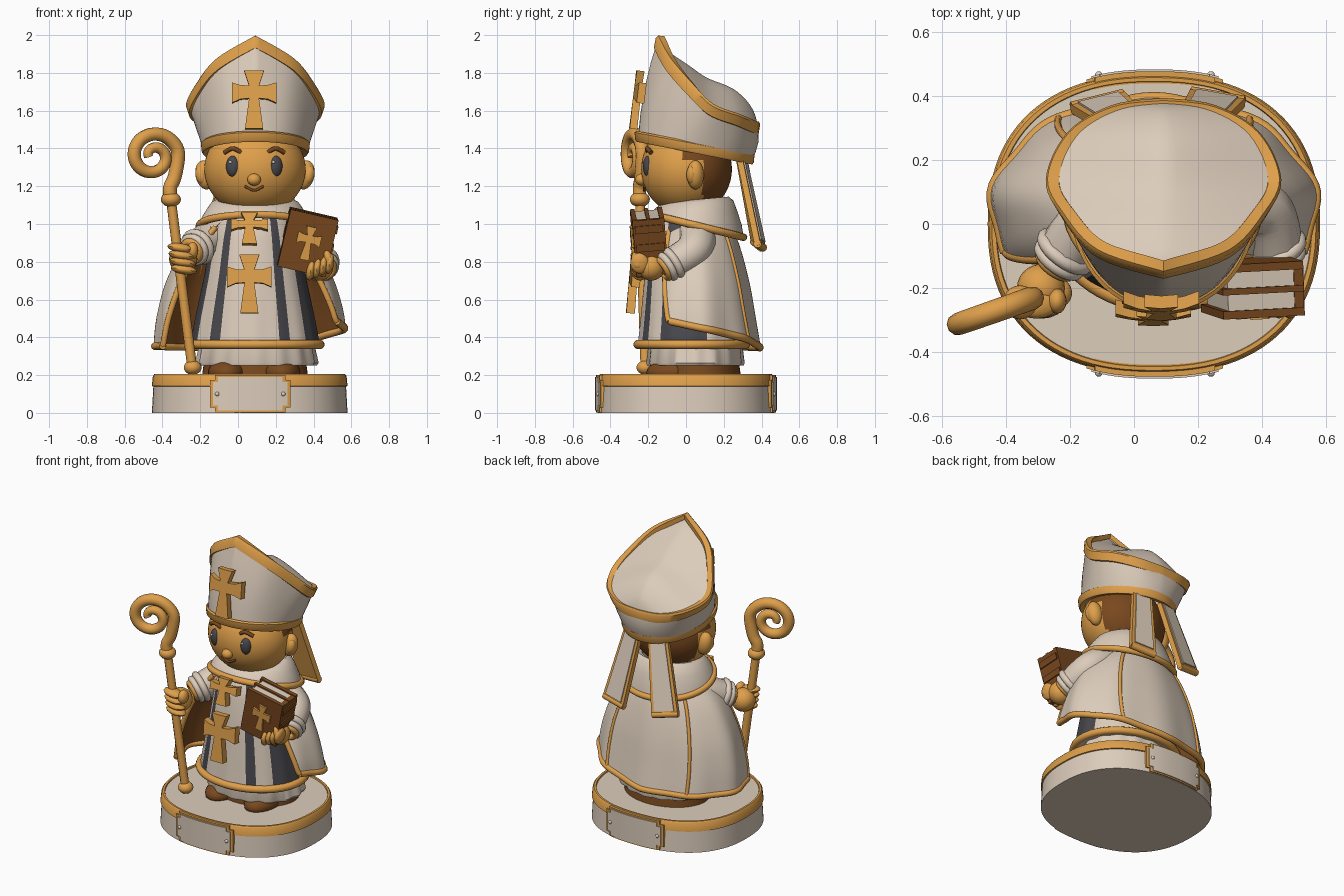
import bpy, bmesh, math
from math import sin, cos, pi, radians, degrees
from mathutils import Matrix, Vector, Euler

if "Cube" in bpy.data.objects:
    bpy.data.objects.remove(bpy.data.objects["Cube"])

def material(name, r, g, b):
    m = bpy.data.materials.new(name)
    m.diffuse_color = (r, g, b, 1)
    m.use_nodes = True
    m.node_tree.nodes["Principled BSDF"].inputs["Base Color"].default_value = m.diffuse_color
    return m

CREAM = material("cream cloth", 0.72, 0.61, 0.50)
GOLD = material("golden ochre", 0.74, 0.35, 0.07)
BROWN = material("brown leather", 0.19, 0.065, 0.013)
DARK = material("dark grey", 0.065, 0.065, 0.075)

# ---- helpers ----
def finish(name, bm, mats):
    bmesh.ops.recalc_face_normals(bm, faces=bm.faces)
    me = bpy.data.meshes.new(name)
    bm.to_mesh(me)
    bm.free()
    for m in mats:
        me.materials.append(m)
    ob = bpy.data.objects.new(name, me)
    bpy.context.collection.objects.link(ob)
    return ob

def loft(name, rows, mats, closed=True, caps=False, rule=None):
    bm = bmesh.new()
    vs = [[bm.verts.new(p) for p in r] for r in rows]
    n = len(rows[0])
    for j in range(len(rows) - 1):
        for i in range(n if closed else n - 1):
            k = (i + 1) % n
            f = bm.faces.new((vs[j][i], vs[j][k], vs[j + 1][k], vs[j + 1][i]))
            if rule:
                f.material_index = rule(j, i)
    if caps:
        bm.faces.new(vs[0])
        bm.faces.new(vs[-1])
    return finish(name, bm, mats)

def ball(name, loc, r, mat, rot=(0, 0, 0), seg=24):
    bm = bmesh.new()
    bmesh.ops.create_uvsphere(bm, u_segments=seg, v_segments=seg // 2, radius=1)
    r = (r, r, r) if isinstance(r, (int, float)) else r
    bm.transform(Matrix.LocRotScale(Vector(loc), Euler(rot), Vector(r)))
    return finish(name, bm, [mat])

def spline(pts, n=8):
    P = [Vector(p) for p in pts]
    P = [P[0]] + P + [P[-1]]
    out = []
    for a, b, c, d in zip(P, P[1:], P[2:], P[3:]):
        for i in range(n):
            t = i / n
            out.append(0.5 * (2*b + (c - a)*t + (2*a - 5*b + 4*c - d)*t*t + (3*b - a - 3*c + d)*t**3))
    return out + [P[-1]]

def tube(name, pts, r, mat, closed=False, taper=None):
    cu = bpy.data.curves.new(name, 'CURVE')
    cu.dimensions = '3D'
    cu.bevel_depth = r
    cu.bevel_resolution = 3
    cu.use_fill_caps = True
    s = cu.splines.new('POLY')
    s.points.add(len(pts) - 1)
    for i, (q, p) in enumerate(zip(s.points, pts)):
        q.co = (*p, 1)
        q.radius = taper(i / (len(pts) - 1)) if taper else 1
    s.use_cyclic_u = closed
    tmp = bpy.data.objects.new(name + "_path", cu)
    bpy.context.collection.objects.link(tmp)
    bpy.context.view_layer.update()
    me = bpy.data.meshes.new_from_object(tmp.evaluated_get(bpy.context.evaluated_depsgraph_get()))
    bpy.data.objects.remove(tmp)
    me.materials.clear()
    me.materials.append(mat)
    bpy.context.collection.objects.link(bpy.data.objects.new(name, me))

def prism(name, outline, y0, y1, mat, mx=Matrix(), bend=0):
    bm = bmesh.new()
    f = bm.faces.new([bm.verts.new((x, y0 + bend * x * x, z)) for x, z in outline])
    g = bmesh.ops.extrude_face_region(bm, geom=[f])['geom']
    bmesh.ops.translate(bm, vec=(0, y1 - y0, 0), verts=[v for v in g if isinstance(v, bmesh.types.BMVert)])
    bm.transform(mx)
    return finish(name, bm, [mat])

def rect(x0, x1, z0, z1):
    return [(x0, z0), (x1, z0), (x1, z1), (x0, z1)]

def place(loc, rx=0, ry=0, rz=0):
    return Matrix.LocRotScale(Vector(loc), Euler((radians(rx), radians(ry), radians(rz))), None)

def cross(name, w, h, thick, mx, bend=0):
    half = [(0, .5), (.22, .5), (.11, .24), (.3, .25), (.49, .3), (.49, -.05), (.3, .01), (.11, .02), (.2, -.5), (0, -.5)]
    pts = half + [(-x, z) for x, z in half[-2:0:-1]]
    prism(name, [(x * w, z * h) for x, z in pts], -thick, 0, GOLD, mx, bend)

def ring(z, cx, cy, rx, ry, n=64, ripple=0, k=16, e=2):
    out = []
    p = lambda v: math.copysign(abs(v) ** (2 / e), v)
    for i in range(n):
        a = 2 * pi * i / n
        m = 1 + ripple * cos(k * a)
        out.append((cx + rx * m * p(sin(a)), cy + ry * m * p(-cos(a)), z))
    return out

# ---- base with front and back plaques that follow its curve ----
br = lambda z, k: ring(z, 0.062, 0, 0.518 * k, 0.468 * k, 96, e=2.35)
loft("base", [br(0, 1), br(.14, .985), br(.142, 1), br(.195, .99), br(.205, .975), br(.205, .95), br(.197, .945)],
     [CREAM, GOLD], caps=True, rule=lambda j, i: int(1 <= j <= 5))
wall_y = lambda x: .468 * (1 - abs(x / .518) ** 2.35) ** (1 / 2.35)
def plaque(name, w, z0, z1, c, out, mat, mx):
    xs = [(-w, c), (-w + c, c), (-w + c + .001, 0)] + [(q * w / 8, 0) for q in range(-6, 7)]
    xs += [(w - c - .001, 0), (w - c, c), (w, c)]
    loft(name, [[mx @ Vector((x, -wall_y(x) + dy, z)) for dy, z in
                 ((-out, z0 + d), (-out, z1 - d), (.03, z1 - d), (.03, z0 + d))] for x, d in xs], [mat], caps=True)
for side, rz in (("front", 0), ("back", 180)):
    mx = place((0.065, 0, 0), rz=rz)
    plaque(side + "_plaque_edge", .213, .003, .2, .025, .008, GOLD, mx)
    plaque(side + "_plaque", .198, .012, .19, .026, .014, CREAM, mx)
    for x in (-.175, .175):
        ball(side + "_rivet", mx @ Vector((x, -wall_y(x) - .012, .1)), .012, CREAM, seg=12)

# ---- shoes, underskirt, tunic ----
loft("shoe_block", [ring(.2, .09, .07, .28, .22), ring(.27, .09, .07, .27, .21)], [BROWN], caps=True)
for x in (-.06, .23):
    ball("shoe", (x, -.06, .215), (.1, .15, .07), BROWN)
loft("underskirt", [ring(.25, .1, .05, .31, .25, 96, .022), ring(.265, .1, .05, .32, .255, 96, .022),
                    ring(.42, .1, .05, .29, .24, 96, .005)], [CREAM], caps=True)
def tunic_colour(j, i):
    a = (degrees(2 * pi * (i + .5) / 128) + 6 + 180) % 360 - 180
    return int(28 < abs(a) < 39 or 60 < abs(a) < 112)
TUNIC = ((.34, .345, .285), (.5, .315, .268), (.72, .27, .25), (.92, .235, .225), (1.02, .21, .2), (1.08, .14, .14))
loft("tunic", [ring(z, .09, .03, rx, ry, 128, .008 if z < .6 else 0) for z, rx, ry in TUNIC],
     [CREAM, DARK], caps=True, rule=tunic_colour)
tube("tunic_hem", ring(.362, .09, .03, .345, .285), .024, GOLD, True)
cross("chest_cross", .2, .17, .05, place((.06, -.21, .97), rx=-12), 1.2)
cross("tunic_cross", .24, .31, .045, place((.06, -.26, .68), rx=-5), 1.2)

# ---- cope: cream outside, brown lining, golden edges ----
PROF = spline([(.17, .15, 1.05), (.26, .195, .98), (.36, .24, .86), (.445, .285, .68), (.49, .315, .5), (.505, .34, .345)], 4)
def cope_point(j, s, k=1.0):
    rx, ry, z = PROF[j]
    t = j / (len(PROF) - 1)
    a = radians(140 - 26 * t) * s
    m = k * (1 + .02 * t * cos(9 * a))
    lift = .14 * t ** 3 * s if s > 0 else 0.01 * t * abs(s)
    return (.062 + rx * m * sin(a), .05 + ry * m * cos(a), z + lift)
S = [i / 32 - 1 for i in range(65)]
J = range(len(PROF))
loft("cope", [[cope_point(j, s) for s in S] for j in J], [CREAM], closed=False)
loft("cope_lining", [[cope_point(j, s, .965) for s in S] for j in J], [BROWN], closed=False)
tube("cope_hem", [cope_point(len(PROF) - 1, s, .985) for s in S], .02, GOLD)
for s in (-1, 1):
    tube("cope_front_edge", [cope_point(j, s, .985) for j in J if j > 3], .016, GOLD)
    tube("cope_back_stripe", [cope_point(j, s * .31, 1.0) for j in J], .011, GOLD)

# ---- cowl round the neck ----
def cowl(k, u):
    out = []
    for i in range(64):
        a = 2 * pi * i / 64
        edge, top = .99 + .06 * cos(a), 1.13 - .015 * cos(a)
        out.append((.09 + .295 * k * sin(a), .06 - .245 * k * cos(a), edge + (top - edge) * u))
    return out
loft("cowl", [cowl(.45, .5), cowl(.58, .95), cowl(.68, 1), cowl(.78, .9), cowl(.87, .62), cowl(.96, .3), cowl(1, 0)], [CREAM])
tube("cowl_edge", cowl(1, 0), .02, GOLD, True)

# ---- head ----
head = ball("head", (.09, .003, 1.29), (.268, .24, .245), GOLD, seg=64)
head.data.materials.append(BROWN)
for p in head.data.polygons:
    c = p.center
    p.material_index = int(c.y > .09 or (c.z > 1.34 and c.y > -.02))
ball("nose", (.085, -.235, 1.235), (.036, .034, .032), GOLD)
for s in (-1, 1):
    ex = .086 + s * .114
    ball("ear", (.09 + s * .265, .05, 1.26), (.05, .045, .078), GOLD, (0, s * .2, 0))
    ball("ear_bowl", (.09 + s * .285, .03, 1.26), (.03, .028, .05), GOLD, (0, s * .2, 0))
    ball("eye", (ex, -.2, 1.305), (.036, .028, .056), DARK, (0, 0, s * .3))
    ball("eye_glint", (ex - .012, -.224, 1.327), .008, CREAM, seg=10)
    tube("eyebrow", spline([(ex - .045, -.2 + .015 * (s < 0), 1.378), (ex, -.205, 1.4), (ex + .045, -.2 + .015 * (s > 0), 1.378)]), .012, BROWN)
tube("mouth", spline([(.035, -.219, 1.2), (.085, -.222, 1.178), (.135, -.219, 1.2)]), .007, BROWN)

# ---- mitre: flared wall, flat peaked rim, ridged crown ----
half = spline([(0, -.145, 1.99), (.2, -.08, 1.87), (.305, .03, 1.74), (.355, .14, 1.63),
               (.29, .28, 1.575), (.155, .36, 1.54), (0, .38, 1.535)], 6)
N = len(half) - 1
rim = [Vector((.092 + p.x, p.y, p.z)) for p in half] + [Vector((.092 - p.x, p.y, p.z)) for p in half[-2:0:-1]]
base_ring = [Vector((.092 + .272 * sin(pi * i / N), .045 - .3 * cos(pi * i / N), 1.385 + .06 * cos(pi * i / N)))
             for i in range(2 * N)]
loft("mitre_wall", [[b.lerp(r, t) + Vector((0, -.02 * sin(pi * t) * cos(pi * i / N), 0))
                     for i, (b, r) in enumerate(zip(base_ring, rim))] for t in (0, .25, .5, .75, .99)], [CREAM])
loft("mitre_crown", [[(.092 + p.x * s, p.y - .03 * (1 - abs(s)) * sin(pi * i / N), p.z - .012
                       + .16 * sin(pi * (i / N) ** 1.2) * (1 - abs(s) ** 1.25))
                      for s in [q / 8 - 1 for q in range(17)]] for i, p in enumerate(half) if 0 < i < N],
     [CREAM], closed=False)
def rim_row(push, down):
    out = []
    for b, r in zip(base_ring, rim):
        d = Vector((r.x - .092, r.y - .12, 0)).normalized()
        out.append(r + d * push + (b - r).normalized() * down)
    return out
loft("mitre_rim", [rim_row(-.005, .06), rim_row(.014, .058), rim_row(.014, .006), rim_row(.004, -.008),
                   rim_row(-.03, -.004), rim_row(-.034, .03)], [GOLD])
loft("mitre_band", [[(.092 + (p.x - .092) * k, .045 + (p.y - .045) * k, p.z + dz) for p in base_ring]
                    for k, dz in ((.9, .0), (1.02, -.01), (1.045, .0), (1.06, .04), (1.02, .048))], [GOLD])
cross("mitre_cross", .24, .31, .04, place((.085, -.243, 1.655), rx=-7), 1.7)

# ---- lappets hanging behind ----
for x, roll, yaw in ((0, 11, 14), (.185, -7, -10)):
    mx = place((x, .29, 1.34), rx=13.5, ry=roll, rz=yaw)
    prism("lappet_edge", [(-.065, 0), (.065, 0), (.088, -.48), (-.088, -.48)], -.012, .02, GOLD, mx)
    prism("lappet", [(-.048, -.01), (.048, -.01), (.066, -.45), (-.066, -.45)], 0, .027, CREAM, mx)
    tube("lappet_hem", [mx @ Vector((q, .004, -.472)) for q in (-.085, .085)], .022, GOLD)

# ---- arms and hands ----
def arm(side, pts, hand):
    tube(side + "_sleeve", spline(pts), .1, CREAM, taper=lambda t: 1.05 - .2 * t)
    a, b = Vector(pts[-2]), Vector(pts[-1])
    d = (b - a).normalized()
    u = d.cross(Vector((0, 0, 1))).normalized()
    v = d.cross(u)
    for off, r, tr, m in ((-.02, .08, .022, CREAM), (.015, .07, .02, CREAM), (.035, .052, .02, GOLD)):
        tube(side + "_cuff", [b + d * off + (u * cos(q * pi / 12) + v * sin(q * pi / 12)) * r for q in range(24)], tr, m, True)
    ball(side + "_hand", hand, (.075, .075, .075), GOLD)
    return Vector(hand)
h = arm("right", [(-.06, .05, .96), (-.15, .0, .92), (-.225, -.1, .87)], (-.29, -.2, .815))
for i in range(4):
    ball("right_finger", h + Vector((-.015 + .006 * i, -.05, .058 - .038 * i)), (.07, .045, .025), GOLD, (0, .15, 0), 16)
ball("right_thumb", h + Vector((.05, -.04, .045)), (.03, .04, .045), GOLD, seg=16)
h = arm("left", [(.28, .06, .94), (.4, .04, .86), (.445, -.09, .78)], (.43, -.185, .775))
for i in range(4):
    ball("left_finger", h + Vector((-.045 + .033 * i, -.06, -.02 + .012 * i)), (.024, .05, .055), GOLD, (.2, .2, 0), 16)
ball("left_thumb", h + Vector((.05, -.07, .04)), (.025, .035, .055), GOLD, (0, -.3, 0), 16)

# ---- book ----
mx = place((.368, -.195, .905), rx=5, ry=13, rz=3)
for y0, y1 in ((-.085, -.06), (-.01, .01), (.06, .085)):
    prism("book_cover", rect(-.13, .13, -.155, .155), y0, y1, BROWN, mx)
prism("book_spine", rect(.1, .13, -.15, .15), -.065, .065, BROWN, mx)
prism("book_pages", rect(-.112, .11, -.14, .146), -.061, .061, CREAM, mx)
for z in (-.1, 0, .1):
    prism("spine_rib", rect(.12, .138, z - .02, z + .02), -.075, .075, BROWN, mx)
cross("book_cross", .13, .18, .012, mx @ place((0, -.084, 0)))

# ---- crozier ----
depth = lambda x: -.26 + .35 * (x + .4)
low, top = Vector((-.24, -.215, .22)), Vector((-.355, depth(-.355), 1.13))
tube("crozier_shaft", [low, top], .026, GOLD)
ball("crozier_foot", low + Vector((0, 0, .02)), (.047, .047, .038), GOLD)
ball("crozier_knob", top, (.053, .053, .04), GOLD)
path = [(-.355, 1.12), (-.36, 1.19), (-.335, 1.25)]
for i in range(19):
    a = radians(5 + 30 * i)
    r = .132 - .107 * (i / 18) ** 1.1
    path.append((-.448 + r * cos(a), 1.358 + r * sin(a)))
tube("crozier_crook", spline([(x, depth(x), z) for x, z in path], 4), .037, GOLD, taper=lambda t: 1 - .35 * t ** 2)

# ---- smooth shading with kept edges ----
for ob in bpy.context.collection.objects:
    ob.select_set(True)
    bpy.context.view_layer.objects.active = ob
bpy.ops.object.shade_smooth_by_angle(angle=radians(40))
